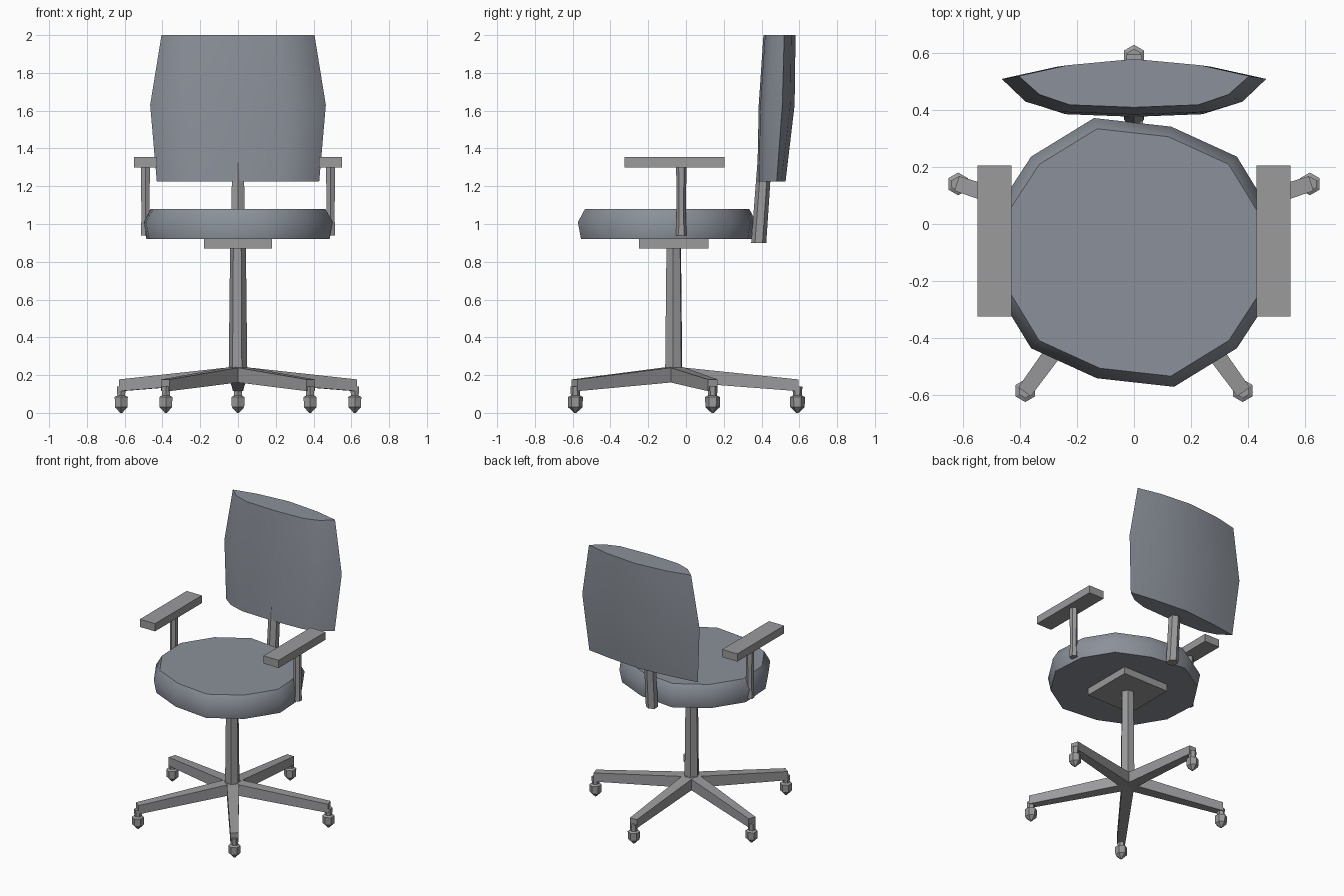
import bpy, bmesh
from math import radians, sin, cos, pi
from mathutils import Vector, Matrix

if "Cube" in bpy.data.objects:
    bpy.data.objects.remove(bpy.data.objects["Cube"])


def material(name, rgb):
    mat = bpy.data.materials.new(name)
    mat.diffuse_color = (*rgb, 1)
    mat.use_nodes = True
    mat.node_tree.nodes["Principled BSDF"].inputs["Base Color"].default_value = mat.diffuse_color
    return mat


FABRIC = material("fabric", (0.26, 0.285, 0.325))
FRAME = material("frame", (0.325, 0.325, 0.335))


def loft(name, rings, smooth=None, mat=FRAME):
    """Skin a list of equal-length point rings and cap both ends."""
    bm = bmesh.new()
    loops = [[bm.verts.new(p) for p in ring] for ring in rings]
    n = len(loops[0])
    for a, b in zip(loops, loops[1:]):
        for i in range(n):
            j = (i + 1) % n
            bm.faces.new((a[i], a[j], b[j], b[i]))
    bm.faces.new(loops[0][::-1])
    bm.faces.new(loops[-1])
    bmesh.ops.recalc_face_normals(bm, faces=bm.faces)
    mesh = bpy.data.meshes.new(name)
    bm.to_mesh(mesh)
    bm.free()
    mesh.materials.append(mat)
    ob = bpy.data.objects.new(name, mesh)
    bpy.context.collection.objects.link(ob)
    if smooth:
        bpy.ops.object.select_all(action='DESELECT')
        ob.select_set(True)
        bpy.context.view_layer.objects.active = ob
        bpy.ops.object.shade_smooth_by_angle(angle=radians(smooth))
    return ob


def box(name, x0, x1, y0, y1, z0, z1):
    return loft(name, [[(x0, y0, z), (x1, y0, z), (x1, y1, z), (x0, y1, z)] for z in (z0, z1)])


def turned(name, stations, start=0.0, sides=6):
    """Polygonal rod through stations of (x, y, z, radius)."""
    return loft(name, [[(x + r * cos(start + 2 * pi * i / sides),
                         y + r * sin(start + 2 * pi * i / sides), z)
                        for i in range(sides)] for x, y, z, r in stations])


# five-spoke base with casters
hub = Vector((0, -0.06, 0))
for k in range(5):
    rot = Matrix.Rotation(2 * pi * k / 5, 3, 'Z')
    rings = []
    for d, w, z0, z1 in ((0.0, 0.04, 0.165, 0.245), (0.655, 0.027, 0.115, 0.177)):
        rings.append([hub + rot @ Vector(p) for p in
                      ((-w, d, z0), (w, d, z0), (w, d, z1), (-w, d, z1))])
    loft(f"base_leg_{k + 1}", rings)
    c = hub + rot @ Vector((0, 0.65, 0))
    profile = ((0.0, 0.006), (0.03, 0.038), (0.084, 0.04), (0.092, 0.024), (0.14, 0.026))
    turned(f"caster_{k + 1}", [(c.x, c.y, z, r) for z, r in profile], pi / 2)

# column and mounting plate
turned("column", [(0, -0.065, 0.18, 0.05), (0, -0.065, 0.88, 0.042)], radians(-6))
box("seat_plate", -0.18, 0.18, -0.25, 0.12, 0.87, 0.925)

# twelve-sided cushion, point symmetric about its centre
half = [(0.14, -0.47), (0.36, -0.335), (0.5, -0.12), (0.485, 0.13), (0.36, 0.335), (0.13, 0.44)]
outline = half + [(-x, -y) for x, y in half]
levels = ((0.92, 0.97), (1.01, 1.005), (1.08, 0.925))
loft("seat", [[(x * s, y * s - 0.1, z) for x, y in outline] for z, s in levels], 48, FABRIC)

# backrest: curved lens section at three heights
rings = []
for z, w, front, tip, back in ((1.225, 0.43, 0.377, 0.48, 0.527),
                               (1.63, 0.465, 0.385, 0.51, 0.575),
                               (2.0, 0.405, 0.41, 0.52, 0.58)):
    right = [(0.56, front + 0.009), (0.82, front + 0.045), (1, tip), (0.58, back - 0.022)]
    rings.append([(0, front, z)] + [(w * u, y, z) for u, y in right] + [(0, back, z)]
                 + [(-w * u, y, z) for u, y in reversed(right)])
loft("backrest", rings, 35, FABRIC)
turned("back_support", [(0, 0.385, 0.9, 0.04), (0, 0.421, 1.4, 0.037)], pi / 2)

# arms
for side, name in ((-1, "left"), (1, "right")):
    box(f"armrest_{name}", side * 0.49 - 0.06, side * 0.49 + 0.06, -0.325, 0.205, 1.3, 1.355)
    turned(f"arm_post_{name}", [(side * 0.49, -0.025, 0.94, 0.028),
                                (side * 0.49, -0.025, 1.03, 0.025),
                                (side * 0.49, -0.025, 1.31, 0.027)], pi / 2)
